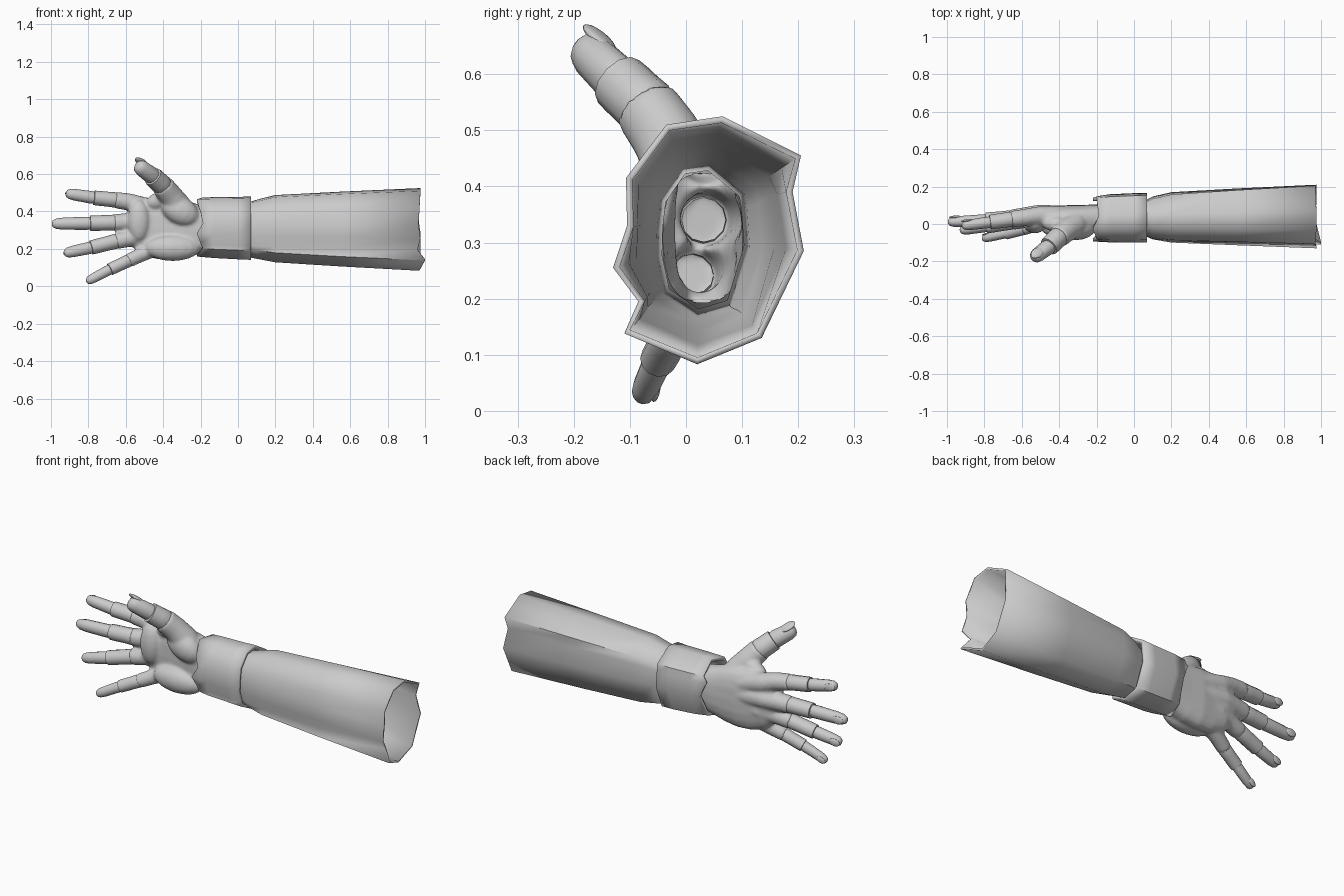
import bpy, bmesh, math
from mathutils import Vector, Matrix

if "Cube" in bpy.data.objects:
    bpy.data.objects.remove(bpy.data.objects["Cube"])

grey = bpy.data.materials.new("plain_grey")
grey.diffuse_color = (0.6, 0.6, 0.6, 1)
grey.use_nodes = True
grey.node_tree.nodes["Principled BSDF"].inputs["Base Color"].default_value = grey.diffuse_color


def finish(bm, name, angle=45):
    bmesh.ops.recalc_face_normals(bm, faces=bm.faces)
    me = bpy.data.meshes.new(name)
    bm.to_mesh(me)
    bm.free()
    ob = bpy.data.objects.new(name, me)
    bpy.context.collection.objects.link(ob)
    me.materials.append(grey)
    bpy.ops.object.select_all(action='DESELECT')
    ob.select_set(True)
    bpy.context.view_layer.objects.active = ob
    bpy.ops.object.shade_smooth_by_angle(angle=math.radians(angle))
    return ob


def skin(bm, rings, cap_start=True, cap_end=True):
    loops = [[bm.verts.new(p) for p in r] for r in rings]
    n = len(loops[0])
    for a, b in zip(loops, loops[1:]):
        for i in range(n):
            bm.faces.new((a[i], a[(i + 1) % n], b[(i + 1) % n], b[i]))
    if cap_start:
        bm.faces.new(loops[0])
    if cap_end:
        bm.faces.new(loops[-1])


def frame(t):
    side = t.cross(Vector((0, 1, 0))).normalized()
    return side, side.cross(t).normalized()


def limb(bm, pts, n=12, flat=1.0, **caps):
    """Tube through (x, y, z, radius) points; flat scales its depth."""
    ps = [Vector(p[:3]) for p in pts]
    rings = []
    for i, p in enumerate(ps):
        t = (ps[min(i + 1, len(ps) - 1)] - ps[max(i - 1, 0)]).normalized()
        s, b = frame(t)
        rings.append([p + pts[i][3] * (s * math.cos(a) + b * flat * math.sin(a))
                      for a in (2 * math.pi * k / n for k in range(n))])
    skin(bm, rings, **caps)


def ellipsoid(bm, c, r, rot=Matrix()):
    m = Matrix.Translation(c) @ rot @ Matrix.Diagonal((*r, 1))
    bmesh.ops.create_uvsphere(bm, u_segments=16, v_segments=10, radius=1, matrix=m)


# Sleeve outline (y, z) at the open end
RIM = [(-.035, .51), (.065, .525), (.205, .455), (.19, .39), (.21, .285), (.135, .13),
       (.02, .083), (-.11, .138), (-.085, .195), (-.13, .255), (-.105, .33), (-.107, .415)]
RIM_X = [.975, .975, .97, .96, .975, .975, .97, 1.0, .96, .975, .965, .97]


def outline(x, cy, cz, hy, hz, wave, xs=None):
    """Oval section that takes on the uneven rim shape as wave goes to 1."""
    ring = []
    for i, (y, z) in enumerate(RIM):
        u, v = (y - .04) / .17, (z - .304) / .221
        k = (abs(u) ** 2.5 + abs(v) ** 2.5) ** (1 / 2.5)
        f = wave + (1 - wave) / k
        ring.append((xs[i] if xs else x, cy + hy * u * f, cz + hz * v * f))
    return ring


def shell(name, rings, thick):
    bm = bmesh.new()
    skin(bm, rings, False, False)
    ob = finish(bm, name, 50)
    mod = ob.modifiers.new("wall", 'SOLIDIFY')
    mod.thickness, mod.offset = thick, -1


# Sleeve and wrist cuff
shell("sleeve", [outline(.0, .03, .305, .085, .135, .1),
                 outline(.06, .03, .303, .095, .148, .1),
                 outline(.10, .032, .305, .115, .158, .2),
                 outline(.20, .035, .308, .135, .18, .4),
                 outline(.55, .038, .306, .152, .2, .7),
                 outline(0, .04, .304, .17, .221, 1, RIM_X)], .012)
back_x = [-.2 - .02 * (i % 3 == 0) + .012 * (i % 3 == 1) for i in range(12)]
shell("wrist_cuff", [outline(0, .028, .317, .122, .158, .35, back_x),
                     outline(-.13, .03, .314, .129, .163, .3),
                     outline(0, .033, .311, .132, .167, .25),
                     outline(.07, .033, .311, .132, .17, .3)], .018)

# Each finger: knuckle, web, first step, second step, tip, and radius at the first step
FINGERS = {
    "index": ((-.50, .045, .425), (-.58, .035, .45), (-.66, .025, .462),
              (-.77, .01, .473), (-.92, -.01, .497), .044),
    "middle": ((-.51, .05, .345), (-.59, .04, .343), (-.665, .03, .34),
               (-.79, .02, .337), (-.995, .01, .334), .046),
    "ring": ((-.49, .04, .27), (-.57, .025, .258), (-.655, .01, .24),
             (-.785, -.012, .207), (-.93, -.035, .176), .043),
    "little": ((-.45, .02, .2), (-.52, .0, .168), (-.59, -.025, .135),
               (-.685, -.05, .09), (-.81, -.08, .024), .037),
    "thumb": ((-.32, -.005, .43), (-.365, -.035, .49), (-.405, -.07, .54),
              (-.455, -.12, .587), (-.54, -.185, .65), .06),
}

# Hand: palm, finger rays and fleshy pads merged into one skin
bm = bmesh.new()
palm = []
for x, cy, cz, hy, hz in [(-.12, .03, .31, .07, .11), (-.2, .03, .305, .075, .13),
                          (-.28, .03, .305, .072, .155), (-.36, .035, .305, .066, .165),
                          (-.44, .035, .31, .056, .165), (-.52, .035, .325, .05, .15),
                          (-.58, .03, .345, .038, .125)]:
    sq = lambda v: math.copysign(abs(v) ** .8, v)
    palm.append([(x, cy + hy * sq(math.cos(a)), cz + hz * sq(math.sin(a)))
                 for a in (2 * math.pi * k / 20 for k in range(20))])
skin(bm, palm)
for name, (k, w, s1, s2, tip, r) in FINGERS.items():
    root = (-.24, .0, .35) if name == "thumb" else (-.24, .055, .305 + (k[2] - .31) * .45)
    limb(bm, [(*root, r * .9), (*k, r * 1.16), (*w, r * 1.06), (*s1, r)], 16)
ellipsoid(bm, (-.31, -.025, .405), (.11, .062, .075), Matrix.Rotation(.5, 4, 'Y'))
ellipsoid(bm, (-.35, -.02, .205), (.15, .062, .07))
ellipsoid(bm, (-.53, -.005, .35), (.06, .045, .11))
ellipsoid(bm, (-.42, .0, .46), (.075, .04, .045), Matrix.Rotation(-.3, 4, 'Y'))
hand = finish(bm, "hand", 60)
mod = hand.modifiers.new("merge", 'REMESH')
mod.mode, mod.voxel_size = 'VOXEL', .008
mod = hand.modifiers.new("soften", 'SMOOTH')
mod.factor, mod.iterations = .5, 8
for m in [m.name for m in hand.modifiers if m.type in {'REMESH', 'SMOOTH'}]:
    bpy.context.view_layer.objects.active = hand
    bpy.ops.object.modifier_move_to_index(modifier=m, index=0 if m == "merge" else 1)
    bpy.ops.object.modifier_apply(modifier=m)
# Open the wrist end inside the cuff
bm = bmesh.new()
bm.from_mesh(hand.data)
bmesh.ops.delete(bm, geom=[v for v in bm.verts if v.co.x > -.14], context='VERTS')
for f in bm.faces:
    f.smooth = True
bm.to_mesh(hand.data)
bm.free()

# Finger segments, fingertips and nails
for name, (k, w, s1, s2, tip, r) in FINGERS.items():
    a, b, c = Vector(s1), Vector(s2), Vector(tip)
    at = lambda p, q, t, rad: (*p.lerp(q, t), rad)
    bm = bmesh.new()
    limb(bm, [at(a, b, -.15, r * .85), at(a, b, .0, r * .93), at(a, b, .35, r * .9),
              at(a, b, .7, r * .9), at(a, b, 1, r * .88), at(a, b, 1.01, r * .72)],
         cap_start=False)
    finish(bm, name + "_segment")
    bm = bmesh.new()
    q = r * .76
    limb(bm, [at(b, c, -.1, q * .9), at(b, c, .1, q), at(b, c, .4, q * .96), at(b, c, .7, q * .92),
              at(b, c, .88, q * .8), at(b, c, .97, q * .55), at(b, c, 1, q * .25)],
         flat=.92, cap_start=False)
    finish(bm, name + "_tip", 60)
    t = (c - b).normalized()
    s, up = frame(t)
    if up.y < 0:
        up = -up
    if name == "thumb":
        up = (Vector((-.2, .2, 1)) - t * t.dot(Vector((-.2, .2, 1)))).normalized()
        s = up.cross(t)
    rot = Matrix((t, s, up)).transposed().to_4x4()
    bm = bmesh.new()
    ellipsoid(bm, b.lerp(c, .8) + up * q * .72, (q * .95, q * .62, q * .24), rot)
    finish(bm, name + "_nail")
